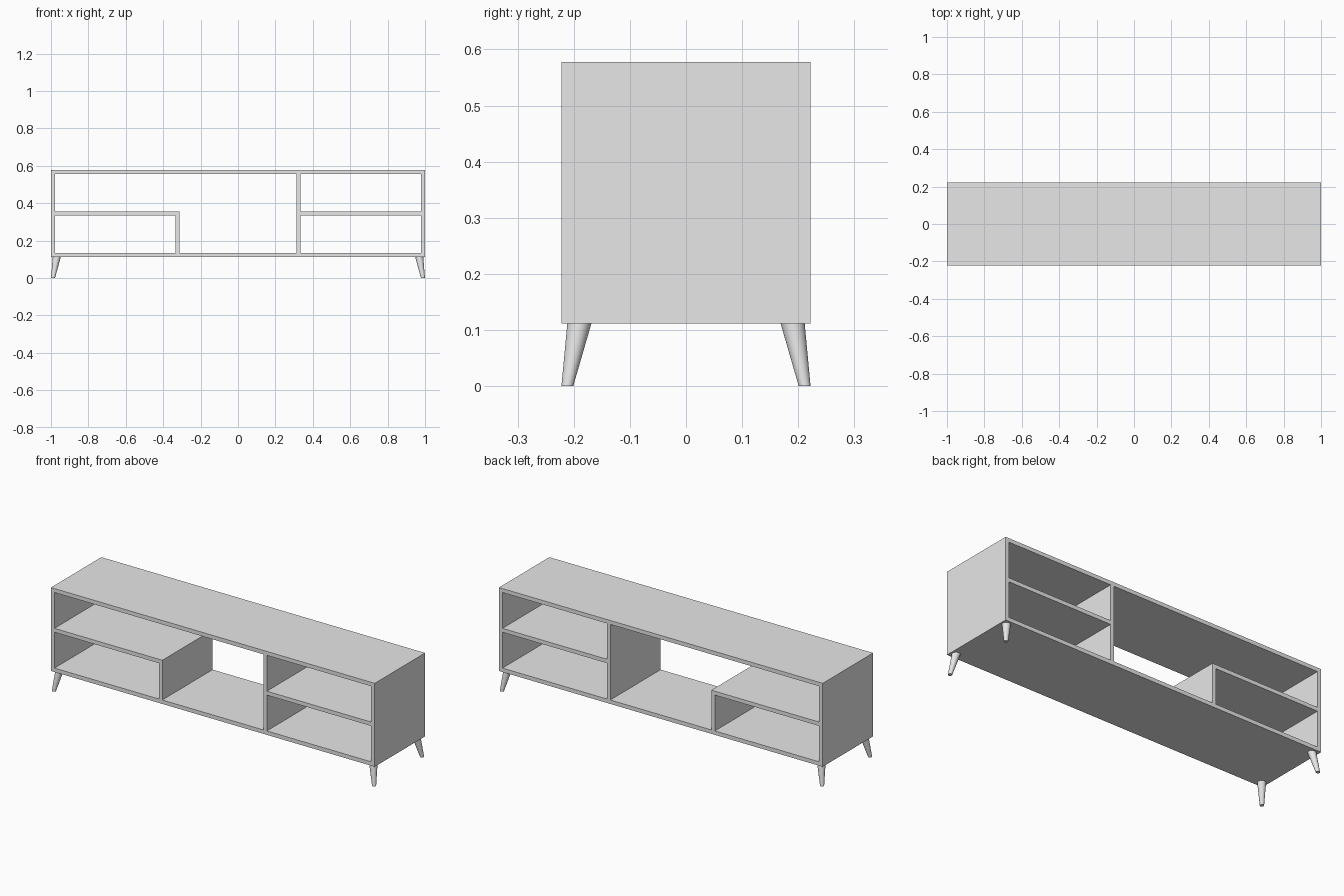
import bpy
import bmesh
from mathutils import Vector

cube = bpy.data.objects.get("Cube")
if cube:
    bpy.data.objects.remove(cube, do_unlink=True)

# One plain grey finish
grey = bpy.data.materials.new("light grey")
grey.use_nodes = True
grey.diffuse_color = (0.8, 0.8, 0.8, 1)
grey.node_tree.nodes["Principled BSDF"].inputs["Base Color"].default_value = grey.diffuse_color

# Main dimensions
HALF_W, HALF_D = 1.0, 0.222
BASE, TOP = 0.112, 0.578
T = 0.022
MID = (BASE + TOP) / 2
DIVIDER = 0.312          # inner face of the dividers


def add_object(name, bm):
    mesh = bpy.data.meshes.new(name)
    bm.to_mesh(mesh)
    bm.free()
    mesh.materials.append(grey)
    obj = bpy.data.objects.new(name, mesh)
    bpy.context.collection.objects.link(obj)
    return obj


def panel(name, x0, x1, z0, z1):
    """Full-depth board spanning the given front rectangle."""
    bm = bmesh.new()
    bmesh.ops.create_cube(bm, size=1)
    for v in bm.verts:
        v.co = Vector((x1 if v.co.x > 0 else x0,
                       HALF_D if v.co.y > 0 else -HALF_D,
                       z1 if v.co.z > 0 else z0))
    return add_object(name, bm)


def leg(name, sx, sy):
    """Splayed tapered leg with level ends."""
    bm = bmesh.new()
    bmesh.ops.create_cone(bm, cap_ends=True, segments=32,
                          radius1=0.0105, radius2=0.0215, depth=BASE)
    foot, head = Vector((0.989, 0.2115)), Vector((0.969, 0.190))
    for v in bm.verts:
        centre = head if v.co.z > 0 else foot
        v.co += Vector((sx * centre.x, sy * centre.y, BASE / 2))
    for f in bm.faces:
        f.smooth = len(f.verts) == 4
    for e in bm.edges:
        e.smooth = all(f.smooth for f in e.link_faces)
    return add_object(name, bm)


# Outer case, open at front and back
panel("top_panel", -HALF_W, HALF_W, TOP - T, TOP)
panel("bottom_panel", -HALF_W, HALF_W, BASE, BASE + T)
panel("right_side", -HALF_W, -HALF_W + T, BASE + T, TOP - T)
panel("left_side", HALF_W - T, HALF_W, BASE + T, TOP - T)

# Full-height divider and shelf on the left
panel("left_divider", DIVIDER, DIVIDER + T, BASE + T, TOP - T)
panel("left_shelf", DIVIDER + T, HALF_W - T, MID - T / 2, MID + T / 2)

# Half-height divider and shelf on the right
panel("right_shelf", -HALF_W + T, -DIVIDER, MID - T / 2, MID + T / 2)
panel("right_divider", -DIVIDER - T, -DIVIDER, BASE + T, MID - T / 2)

# Legs
for side, sx in (("left", 1), ("right", -1)):
    for end, sy in (("front", -1), ("back", 1)):
        leg(f"{end}_{side}_leg", sx, sy)
